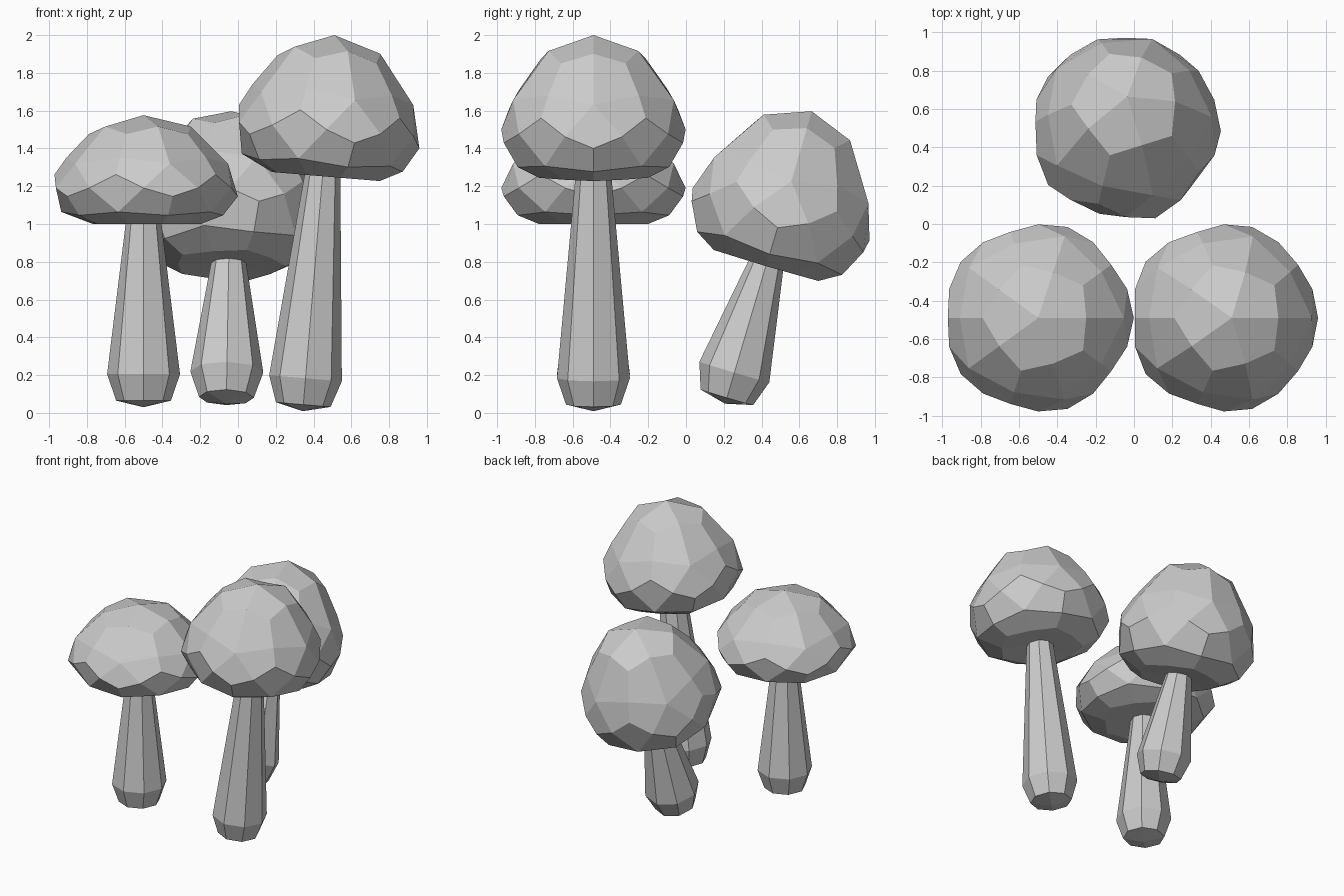
import bpy, bmesh
from math import radians, cos, sin, pi, hypot
from mathutils import Matrix, Vector

if "Cube" in bpy.data.objects:
    bpy.data.objects.remove(bpy.data.objects["Cube"])

# Cap profile: (height on unit ball, depth below the tip, radius factor)
CAP = [(1.0, 0.0, .477), (.851, .06, .477), (.795, .10, .477), (.526, .225, .48),
       (.447, .256, .50), (.188, .314, .48), (0, .385, .488), (-.188, .43, .508),
       (-.447, .512, .487), (-.526, .53, .495), (-.795, .576, .50),
       (-.851, .576, .51), (-1.0, .566, .51)]


def cap_profile(z):
    for (z0, d0, r0), (z1, d1, r1) in zip(CAP, CAP[1:]):
        if z >= z1 - 1e-3:
            t = min(1, max(0, (z0 - z) / (z0 - z1)))
            return d0 + (d1 - d0) * t, r0 + (r1 - r0) * t
    return CAP[-1][1:]


def make_cap(name, frame, height):
    # Icosahedron split into quads, reshaped into a flat-bottomed dome
    bpy.ops.mesh.primitive_ico_sphere_add(subdivisions=1, radius=1)
    ob = bpy.context.object
    ob.name = name
    mod = ob.modifiers.new("quads", 'SUBSURF')
    mod.levels = 1
    bpy.ops.object.modifier_apply(modifier=mod.name)
    for v in ob.data.vertices:
        u = v.co.normalized()
        depth, k = cap_profile(u.z)
        v.co = frame @ Vector((u.x * k, u.y * k, -depth * height / .576))
    for p in ob.data.polygons:
        p.use_smooth = False


def make_stem(name, frame, length, cap_height):
    # Eight-sided tapering stem with a bevelled, pointed foot
    bm = bmesh.new()
    rings = []
    for depth, r in ((cap_height * .85, .087), (cap_height, .095),
                     (length - .175, .193), (length - .035, .145)):
        rings.append([bm.verts.new(frame @ Vector((r * cos(i * pi / 4), r * sin(i * pi / 4), -depth)))
                      for i in range(8)])
    for a, b in zip(rings, rings[1:]):
        for i in range(8):
            j = (i + 1) % 8
            bm.faces.new((a[i], a[j], b[j], b[i]))
    bm.faces.new(rings[0])
    foot = bm.verts.new(frame @ Vector((0, 0, -length)))
    for i in range(0, 8, 2):
        f = rings[-1]
        bm.faces.new((foot, f[i + 1], f[i], f[i - 1]))
    bmesh.ops.recalc_face_normals(bm, faces=bm.faces)
    me = bpy.data.meshes.new(name)
    bm.to_mesh(me)
    bm.free()
    bpy.context.collection.objects.link(bpy.data.objects.new(name, me))


# Mushrooms: name, cap tip, lean about x and y, stem length, cap height
for name, tip, lean_x, lean_y, length, height in (
        ("left", (-.5, -.49, 1.576), 0, 0, 1.546, .576),
        ("right", (.51, -.49, 2.0), 0, 4.8, 1.998, .75),
        ("back", (-.035, .665, 1.597), -16.5, 1, 1.615, .85)):
    frame = (Matrix.Translation(tip) @ Matrix.Rotation(radians(lean_y), 4, 'Y')
             @ Matrix.Rotation(radians(lean_x), 4, 'X'))
    make_cap(name + "_cap", frame, height)
    make_stem(name + "_stem", frame, length, height)
